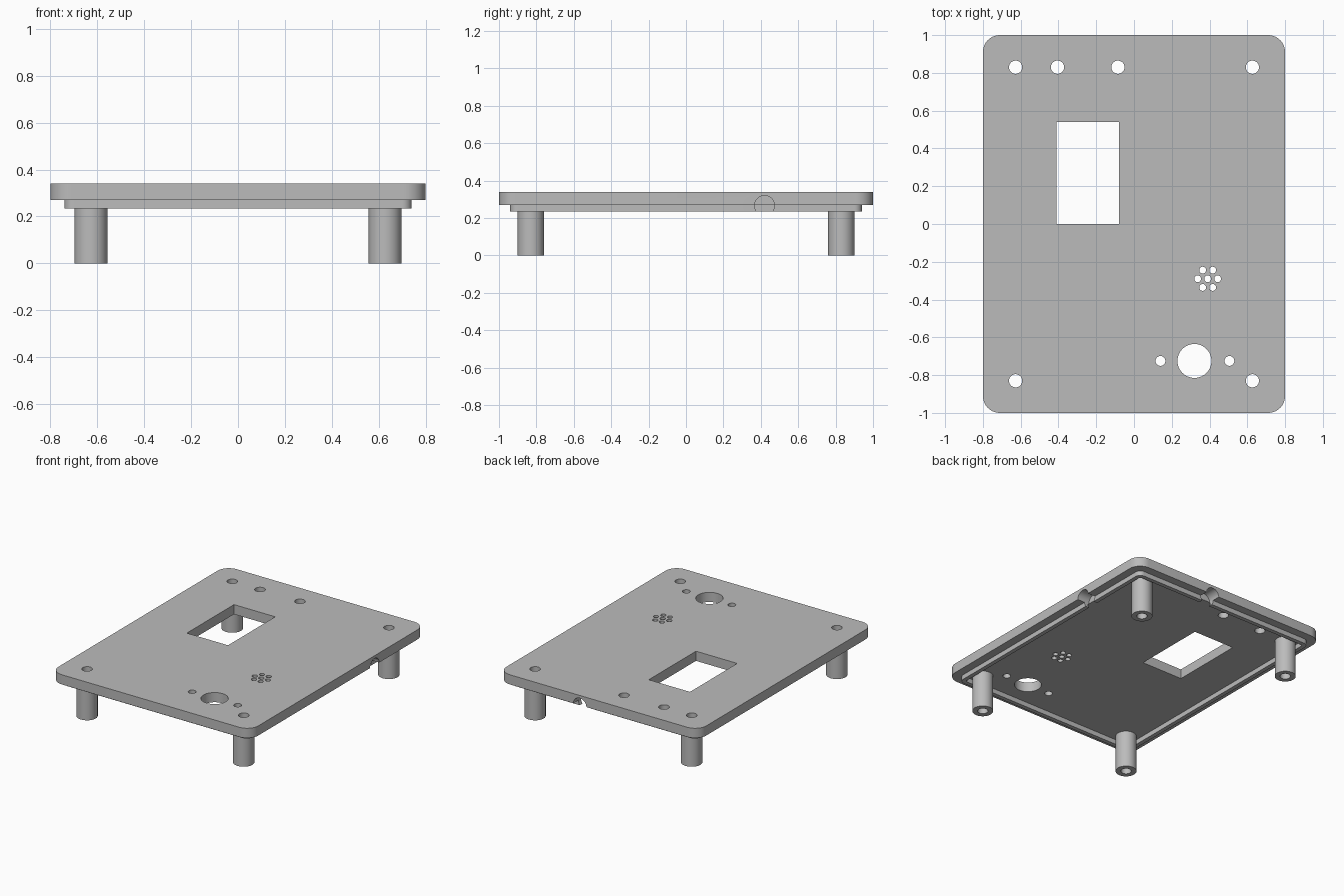
import bpy
import bmesh
from math import cos, sin, pi, radians
from mathutils import Matrix, Vector

if "Cube" in bpy.data.objects:
    bpy.data.objects.remove(bpy.data.objects["Cube"], do_unlink=True)

GREY = (0.5, 0.5, 0.5, 1)
grey = bpy.data.materials.new("plain grey")
grey.use_nodes = True
grey.diffuse_color = GREY
grey.node_tree.nodes["Principled BSDF"].inputs["Base Color"].default_value = GREY

PLATE_LOW, PLATE_TOP, LIP_LOW = 0.27, 0.34, 0.235


def rounded_outline(half_x, half_y, radius, steps=10):
    points = []
    corners = [(1, 1), (-1, 1), (-1, -1), (1, -1)]
    for turn, (sx, sy) in enumerate(corners):
        for i in range(steps + 1):
            a = (turn + i / steps) * pi / 2
            points.append((sx * (half_x - radius) + radius * cos(a),
                           sy * (half_y - radius) + radius * sin(a)))
    return points


def add_prism(bm, outline, low, high):
    base = bm.faces.new([bm.verts.new((x, y, low)) for x, y in outline])
    top = bmesh.ops.extrude_face_region(bm, geom=[base])["geom"]
    moved = [v for v in top if isinstance(v, bmesh.types.BMVert)]
    bmesh.ops.translate(bm, verts=moved, vec=(0, 0, high - low))


def add_rod(bm, start, end, radius, sides=40):
    start, end = Vector(start), Vector(end)
    axis = end - start
    matrix = Matrix.Translation((start + end) / 2) @ axis.to_track_quat('Z', 'Y').to_matrix().to_4x4()
    bmesh.ops.create_cone(bm, cap_ends=True, segments=sides, radius1=radius,
                          radius2=radius, depth=axis.length, matrix=matrix)


def finish(bm, name):
    bmesh.ops.recalc_face_normals(bm, faces=bm.faces)
    mesh = bpy.data.meshes.new(name)
    bm.to_mesh(mesh)
    bm.free()
    mesh.materials.append(grey)
    obj = bpy.data.objects.new(name, mesh)
    bpy.context.collection.objects.link(obj)
    return obj


def cut(obj, cutter):
    mod = obj.modifiers.new("cut", 'BOOLEAN')
    mod.operation = 'DIFFERENCE'
    mod.solver = 'EXACT'
    mod.object = cutter
    bpy.ops.object.select_all(action='DESELECT')
    obj.select_set(True)
    bpy.context.view_layer.objects.active = obj
    bpy.ops.object.modifier_apply(modifier=mod.name)
    bpy.ops.object.shade_smooth_by_angle(angle=radians(30))


# Cover plate
bm = bmesh.new()
add_prism(bm, rounded_outline(0.8, 1.0, 0.09), PLATE_LOW, PLATE_TOP)
plate = finish(bm, "cover_plate")

# Locating lip under the plate
bm = bmesh.new()
add_prism(bm, rounded_outline(0.74, 0.94, 0.04), LIP_LOW, PLATE_LOW)
lip = finish(bm, "locating_lip")
bm = bmesh.new()
add_prism(bm, rounded_outline(0.71, 0.91, 0.015), LIP_LOW - 0.1, PLATE_LOW + 0.1)
lip_core = finish(bm, "lip_core_cutter")
cut(lip, lip_core)
bpy.data.objects.remove(lip_core, do_unlink=True)

# Four screw posts
POSTS = [(sx * 0.627, sy * 0.83) for sx in (-1, 1) for sy in (-1, 1)]
posts = []
for x, y in POSTS:
    bm = bmesh.new()
    add_rod(bm, (x, y, 0), (x, y, PLATE_LOW), 0.07)
    side = ("front_" if y < 0 else "back_") + ("left" if x > 0 else "right")
    posts.append(finish(bm, side + "_post"))

# Round holes: screws, indicators, knob with its two screws, sound grille
holes = [(x, y, 0.035) for x, y in POSTS]
holes += [(x, 0.83, 0.035) for x in (-0.405, -0.085)]
holes += [(0.32, -0.725, 0.09), (0.14, -0.725, 0.026), (0.505, -0.725, 0.026)]
holes += [(0.39, -0.29, 0.018)]
holes += [(0.39 + 0.053 * cos(i * pi / 3), -0.29 + 0.053 * sin(i * pi / 3), 0.018)
          for i in range(6)]

bm = bmesh.new()
for x, y, r in holes:
    add_rod(bm, (x, y, -0.1), (x, y, 0.5), r)
# Screen window
add_prism(bm, [(-0.41, 0), (-0.08, 0), (-0.08, 0.54), (-0.41, 0.54)], 0.1, 0.5)
# Cable notches in the left and back edges
add_rod(bm, (0.705, 0.42, 0.267), (0.9, 0.42, 0.267), 0.053)
add_rod(bm, (0.15, 0.905, 0.267), (0.15, 1.1, 0.267), 0.053)
cutter = finish(bm, "opening_cutter")
cutter.hide_render = True

for part in [plate, lip] + posts:
    cut(part, cutter)
bpy.data.objects.remove(cutter, do_unlink=True)
